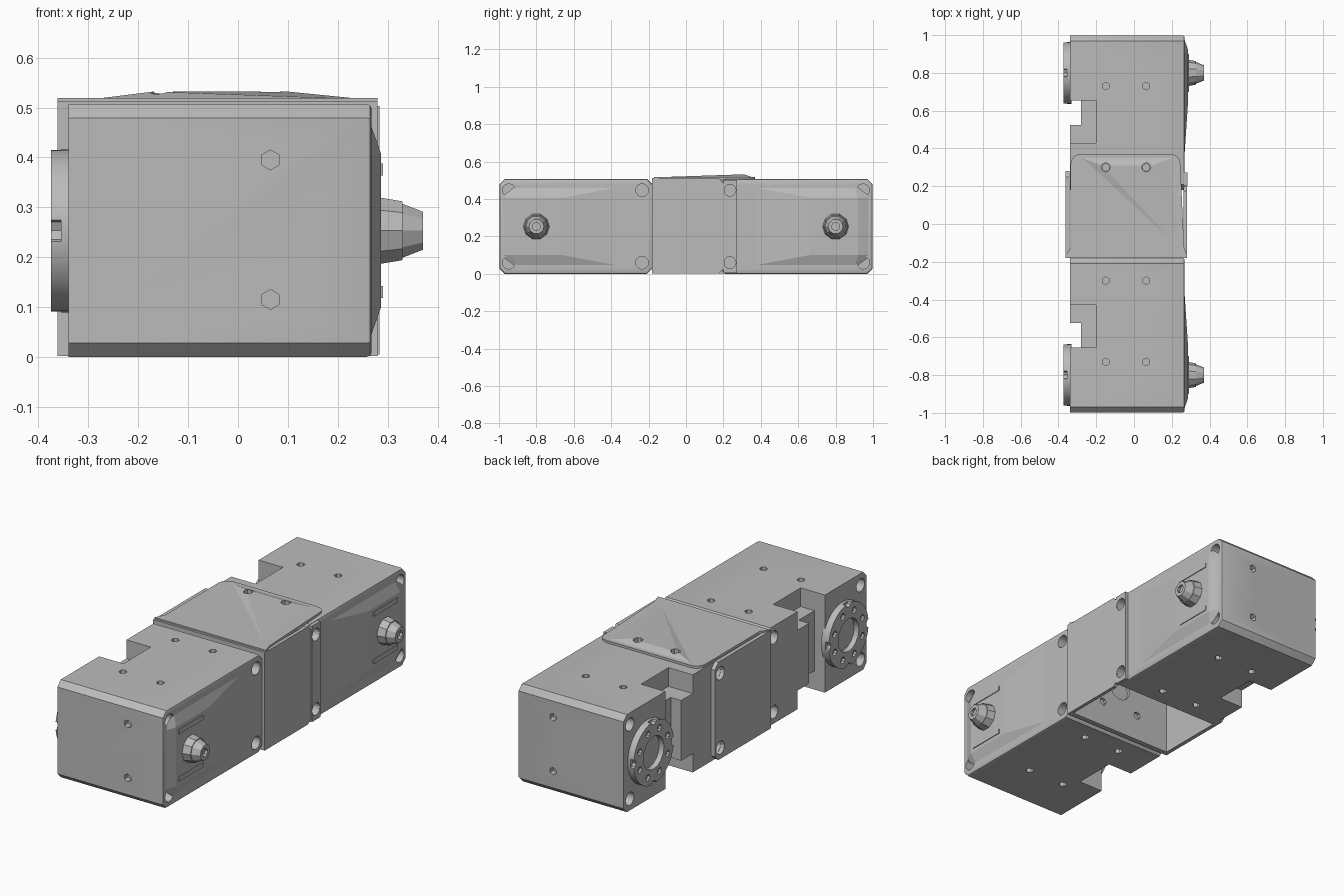
import bpy, bmesh, math
from mathutils import Matrix, Vector

if "Cube" in bpy.data.objects:
    bpy.data.objects.remove(bpy.data.objects["Cube"])

grey = bpy.data.materials.new("plain grey")
grey.use_nodes = True
grey.diffuse_color = (0.5, 0.5, 0.5, 1)
grey.node_tree.nodes["Principled BSDF"].inputs["Base Color"].default_value = (0.5, 0.5, 0.5, 1)


def finish(name, bm, s=1):
    """Turn a bmesh into an object; s = -1 mirrors it front to back."""
    if s < 0:
        bmesh.ops.scale(bm, vec=(1, -1, 1), verts=bm.verts)
    bmesh.ops.recalc_face_normals(bm, faces=bm.faces)
    me = bpy.data.meshes.new(name)
    bm.to_mesh(me)
    bm.free()
    me.materials.append(grey)
    ob = bpy.data.objects.new(name, me)
    bpy.context.collection.objects.link(ob)
    return ob


def select(ob):
    bpy.ops.object.select_all(action='DESELECT')
    ob.select_set(True)
    bpy.context.view_layer.objects.active = ob


def smooth(ob):
    select(ob)
    bpy.ops.object.shade_smooth_by_angle(angle=math.radians(30))


def box(bm, x, y, z):
    m = Matrix.Translation(((x[0]+x[1])/2, (y[0]+y[1])/2, (z[0]+z[1])/2))
    m = m @ Matrix.Diagonal((x[1]-x[0], y[1]-y[0], z[1]-z[0], 1))
    bmesh.ops.create_cube(bm, size=1, matrix=m)


def cyl(bm, axis, center, r, depth, seg=12, r2=None):
    rot = {'x': Matrix.Rotation(math.pi/2, 4, 'Y'),
           'y': Matrix.Rotation(-math.pi/2, 4, 'X'), 'z': Matrix()}[axis]
    bmesh.ops.create_cone(bm, cap_ends=True, segments=seg, radius1=r,
                          radius2=r if r2 is None else r2, depth=depth,
                          matrix=Matrix.Translation(center) @ rot)


def prism(bm, pts, offset):
    """Extrude a flat outline by an offset vector."""
    f = bm.faces.new([bm.verts.new(p) for p in pts])
    g = bmesh.ops.extrude_face_region(bm, geom=[f])
    vs = [v for v in g["geom"] if isinstance(v, bmesh.types.BMVert)]
    bmesh.ops.translate(bm, vec=offset, verts=vs)


def hull(bm, pts):
    bmesh.ops.convex_hull(bm, input=[bm.verts.new(p) for p in pts])


def cut(ob, bm):
    cutter = finish("cutter", bm)
    cutter.hide_render = True
    mod = ob.modifiers.new("cut", 'BOOLEAN')
    mod.operation, mod.solver, mod.object = 'DIFFERENCE', 'EXACT', cutter
    select(ob)
    bpy.ops.object.modifier_apply(modifier=mod.name)
    bpy.data.objects.remove(cutter)


CY, CZ = 0.80, 0.253          # output axis of a motor


def motor(prefix, s):
    # chamfered housing
    bm = bmesh.new()
    c, y0, y1, h = 0.028, 0.18, 0.998, 0.507
    prism(bm, [(-0.34, y, z) for y, z in (
        (y0+c, 0), (y1-c, 0), (y1, c), (y1, h-c), (y1-c, h),
        (y0+c, h), (y0, h-c), (y0, c))], (0.608, 0, 0))
    rim = [e for e in bm.edges if all(v.co.x > 0.2 for v in e.verts)]
    bmesh.ops.bevel(bm, geom=rim, offset=0.01, segments=2, affect='EDGES', profile=0.5)
    body = finish(prefix + "_housing", bm, s)
    # cable sockets at top and bottom, with an open slot joining them
    for x, y, z in (((-0.4, -0.2), (0.43, 0.655), (0.41, 0.6)),
                    ((-0.4, -0.2), (0.43, 0.655), (-0.1, 0.097)),
                    ((-0.4, -0.28), (0.525, 0.655), (-0.1, 0.6))):
        bm = bmesh.new()
        box(bm, x, sorted((y[0]*s, y[1]*s)), z)
        cut(body, bm)
    # corner holes on both sides, small screw holes elsewhere
    bm = bmesh.new()
    for y in (0.235, 0.947):
        for z in (0.06, 0.447):
            for x in (-0.34, 0.268):
                cyl(bm, 'x', (x, y*s, z), 0.034, 0.12, 14)
    for x in (-0.15, 0.065):
        for y in (0.30, 0.73):
            for z in (0, 0.507):
                cyl(bm, 'z', (x, y*s, z), 0.02, 0.06, 6)
    for z in (0.115, 0.395):
        cyl(bm, 'y', (0.065, s, z), 0.02, 0.06, 6)
    cut(body, bm)
    smooth(body)

    # crowned side cover around the rear boss
    bm = bmesh.new()
    hull(bm, [(0.262, y, z) for y in (0.285, 0.99) for z in (0.1, 0.407)]
         + [(0.262, y, z) for y in (0.285, 0.9) for z in (0.03, 0.477)]
         + [(0.287, y, z) for y in (0.66, 0.92) for z in (0.10, 0.407)])
    finish(prefix + "_side_cover", bm, s)

    # rear boss: collar and tapered tip
    bm = bmesh.new()
    cyl(bm, 'x', (0.307, CY, CZ), 0.070, 0.045, 10, 0.062)
    cyl(bm, 'x', (0.349, CY, CZ), 0.058, 0.044, 10, 0.040)
    boss = finish(prefix + "_rear_boss", bm, s)
    bm = bmesh.new()
    cyl(bm, 'x', (0.371, CY*s, CZ), 0.022, 0.03, 8)
    cut(boss, bm)
    # ribs beside the boss
    bm = bmesh.new()
    for z in (0.13, 0.376):
        box(bm, (0.28, 0.291), (0.70, 0.90), (z-0.012, z+0.012))
    finish(prefix + "_cover_ribs", bm, s)

    # output horn: disc with a lobed centre, screw holes and rim notches
    bm = bmesh.new()
    cyl(bm, 'x', (-0.353, CY, CZ), 0.164, 0.043, 32)
    horn = finish(prefix + "_output_horn", bm, s)
    bm = bmesh.new()
    cyl(bm, 'x', (-0.375, CY*s, CZ), 0.085, 0.056, 16)
    for i in range(8):
        a = math.pi * (i + 0.5) / 4
        p = Vector((-0.375, math.cos(a), math.sin(a)))
        cyl(bm, 'x', (-0.375, CY*s + 0.122*p.y, CZ + 0.122*p.z), 0.017, 0.03, 8)
    for i in range(4):
        a = math.pi * i / 2
        cyl(bm, 'x', (-0.375, CY*s + 0.17*math.cos(a), CZ + 0.17*math.sin(a)), 0.025, 0.04, 8)
    cut(horn, bm)
    smooth(horn)


motor("front_motor", -1)
motor("back_motor", 1)

# bracket wall against the front motor, with mounting holes
bm = bmesh.new()
box(bm, (-0.362, 0.28), (-0.181, -0.155), (0.002, 0.512))
wall = finish("bracket_end_wall", bm)
bm = bmesh.new()
cyl(bm, 'y', (-0.04, -0.15, CZ), 0.06, 0.04, 16)
for x in (-0.15, 0.07):
    for z in (0.14, 0.366):
        cyl(bm, 'y', (x, -0.15, z), 0.02, 0.04, 8)
cut(wall, bm)

# bracket side walls with chamfered corners and screw holes
for name, x, t, ye in (("left", 0.262, 0.018, 0.205), ("right", -0.362, 0.021, 0.28)):
    bm = bmesh.new()
    prism(bm, [(x, y, z) for y, z in ((-0.17, 0.002), (ye-0.03, 0.002), (ye, 0.03),
               (ye, 0.48), (ye-0.03, 0.51), (-0.17, 0.51))], (t, 0, 0))
    side = finish("bracket_side_" + name, bm)
    if name == "right":
        bm = bmesh.new()
        for z in (0.06, 0.447):
            cyl(bm, 'x', (x, 0.235, z), 0.034, 0.08, 14)
        cut(side, bm)

# folded strip on the left edge of the bracket
bm = bmesh.new()
box(bm, (0.262, 0.284), (0.20, 0.272), (0.005, 0.503))
strip = finish("bracket_edge_strip", bm)
bm = bmesh.new()
for z in (0.06, 0.447):
    cyl(bm, 'x', (0.27, 0.235, z), 0.032, 0.08, 14)
cut(strip, bm)

# top plate with rounded back corners
bm = bmesh.new()
outline = [(-0.362, -0.17), (0.28, -0.17)]
for cx, a0 in ((0.195, 0), (-0.285, 90)):
    for k in range(5):
        a = math.radians(a0 + 22.5*k)
        outline.append((cx + 0.05*math.cos(a), 0.32 + 0.05*math.sin(a)))
outline.insert(2, (0.265, -0.12))
outline.append((-0.335, -0.12))
prism(bm, [(x, y, 0.505) for x, y in outline], (0, 0, 0.014))
plate = finish("bracket_top_plate", bm)

# shallow crease running from the front corner up to the two screws
bm = bmesh.new()
hull(bm, [(-0.29, 0.355, 0.517), (0.205, 0.355, 0.517), (0.25, -0.14, 0.517),
          (-0.17, 0.31, 0.532), (0.10, 0.31, 0.532)])
crease = finish("bracket_top_crease", bm)
for ob in (plate, crease):
    bm = bmesh.new()
    for x in (-0.15, 0.065):
        cyl(bm, 'z', (x, 0.30, 0.53), 0.024, 0.06, 8)
    cut(ob, bm)
